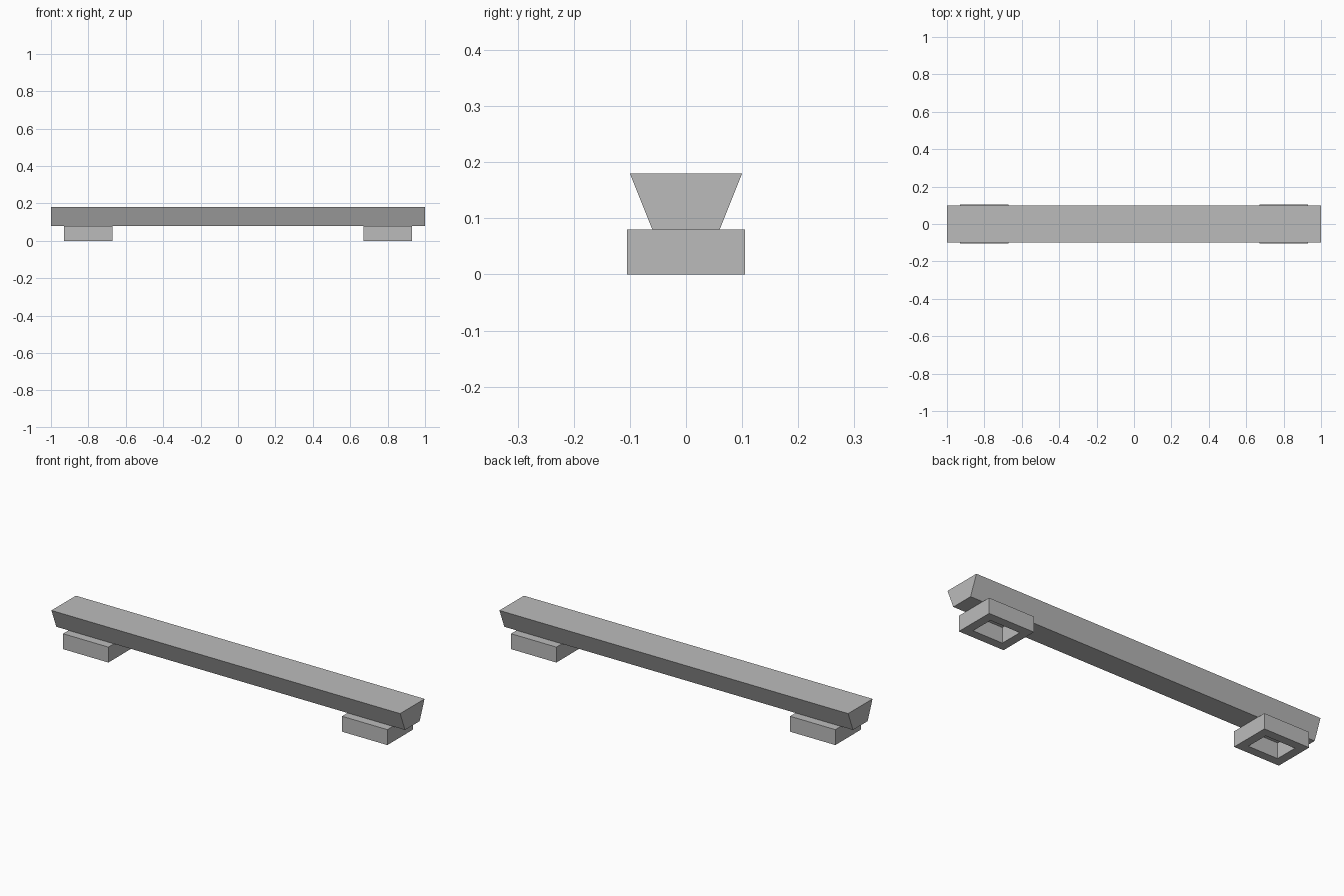
import bpy
import bmesh

cube = bpy.data.objects.get("Cube")
if cube:
    bpy.data.objects.remove(cube, do_unlink=True)

# Single plain grey material
GREY = (0.5, 0.5, 0.5, 1.0)
grey = bpy.data.materials.new("plain grey")
grey.use_nodes = True
grey.diffuse_color = GREY
grey.node_tree.nodes["Principled BSDF"].inputs["Base Color"].default_value = GREY


def finish(name, bm):
    bmesh.ops.recalc_face_normals(bm, faces=bm.faces)
    mesh = bpy.data.meshes.new(name)
    bm.to_mesh(mesh)
    bm.free()
    mesh.materials.append(grey)
    obj = bpy.data.objects.new(name, mesh)
    bpy.context.collection.objects.link(obj)
    return obj


def extrude_profile(bm, points, offset):
    face = bm.faces.new([bm.verts.new(p) for p in points])
    result = bmesh.ops.extrude_face_region(bm, geom=[face])
    moved = [v for v in result["geom"] if isinstance(v, bmesh.types.BMVert)]
    bmesh.ops.translate(bm, verts=moved, vec=offset)


FOOT_HEIGHT = 0.08

# Long beam with a tapered cross-section
bm = bmesh.new()
profile = [(-0.06, FOOT_HEIGHT), (0.06, FOOT_HEIGHT), (0.1, 0.18), (-0.1, 0.18)]
extrude_profile(bm, [(-1, y, z) for y, z in profile], (2, 0, 0))
finish("beam", bm)


# Open rectangular frame foot
def add_foot(name, centre_x):
    bm = bmesh.new()
    half_x, half_y, wall = 0.13, 0.105, 0.045
    loops = []
    for z in (0, FOOT_HEIGHT):
        for inset in (0, wall):
            hx, hy = half_x - inset, half_y - inset
            loops.append([bm.verts.new((centre_x + sx * hx, sy * hy, z))
                          for sx, sy in ((-1, -1), (1, -1), (1, 1), (-1, 1))])
    low_out, low_in, top_out, top_in = loops
    for a, b in ((low_out, low_in), (low_in, top_in),
                 (top_in, top_out), (top_out, low_out)):
        for i in range(4):
            j = (i + 1) % 4
            bm.faces.new((a[i], a[j], b[j], b[i]))
    finish(name, bm)


for side, sign in (("left", 1), ("right", -1)):
    add_foot(side + "_foot", sign * 0.8)
